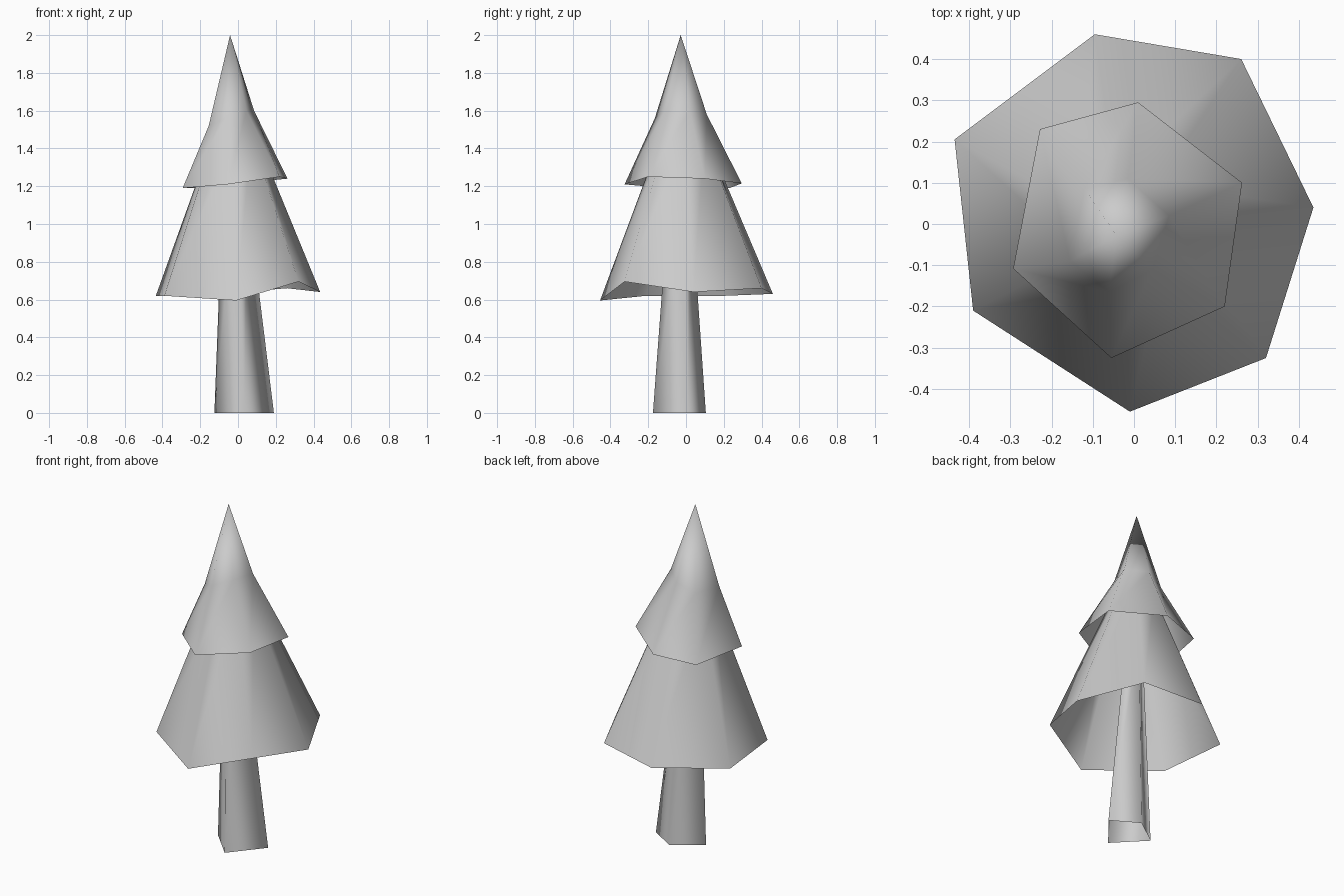
import bpy
from mathutils import Vector

cube = bpy.data.objects.get("Cube")
if cube:
    bpy.data.objects.remove(cube)

grey = bpy.data.materials.new("light_grey")
grey.use_nodes = True
grey.diffuse_color = (0.6, 0.6, 0.6, 1)
grey.node_tree.nodes["Principled BSDF"].inputs["Base Color"].default_value = (0.6, 0.6, 0.6, 1)


def toward(ring, apex, t):
    """Move every point of a ring part of the way to an apex."""
    return [Vector(p).lerp(Vector(apex), t) for p in ring]


def loft(name, rings, tip=None):
    """Skin a stack of rings into an open shell, with an optional pointed tip."""
    n = len(rings[0])
    verts = [p for ring in rings for p in ring]
    faces = []
    for r in range(len(rings) - 1):
        for i in range(n):
            j = (i + 1) % n
            faces.append((r * n + i, r * n + j, r * n + n + j, r * n + n + i))
    if tip:
        base = len(verts) - n
        verts.append(tip)
        faces += [(base + i, base + (i + 1) % n, base + n) for i in range(n)]
    mesh = bpy.data.meshes.new(name)
    mesh.from_pydata(verts, [], faces)
    mesh.materials.append(grey)
    mesh.shade_smooth()
    obj = bpy.data.objects.new(name, mesh)
    bpy.context.collection.objects.link(obj)
    return obj


# Four-sided tapering trunk, open at the bottom
foot = [(-0.125, -0.01, 0), (0.035, -0.175, 0), (0.19, 0.012, 0), (0.035, 0.105, 0)]
loft("trunk", [foot, toward(foot, (-0.05, -0.03, 1.95), 0.6)])

# Lower foliage skirt with an uneven seven-sided hem
hem = [(-0.01, -0.455, 0.595), (0.32, -0.325, 0.695), (0.435, 0.04, 0.64),
       (0.26, 0.40, 0.66), (-0.095, 0.46, 0.63), (-0.435, 0.205, 0.62),
       (-0.39, -0.21, 0.62)]
loft("lower_foliage", [hem, toward(hem, (-0.025, -0.02, 1.76), 0.72)])

# Upper foliage: six-sided flared hem, a waist and a pointed tip
upper_hem = [(-0.055, -0.325, 1.21), (0.22, -0.20, 1.25), (0.262, 0.10, 1.24),
             (0.01, 0.295, 1.215), (-0.228, 0.23, 1.19), (-0.293, -0.108, 1.19)]
waist = [(-0.06, -0.165, 1.56), (0.045, -0.11, 1.6), (0.085, 0.02, 1.6),
         (-0.015, 0.11, 1.58), (-0.12, 0.085, 1.53), (-0.155, -0.09, 1.52)]
loft("upper_foliage", [upper_hem, waist], tip=(-0.042, -0.028, 2.0))
